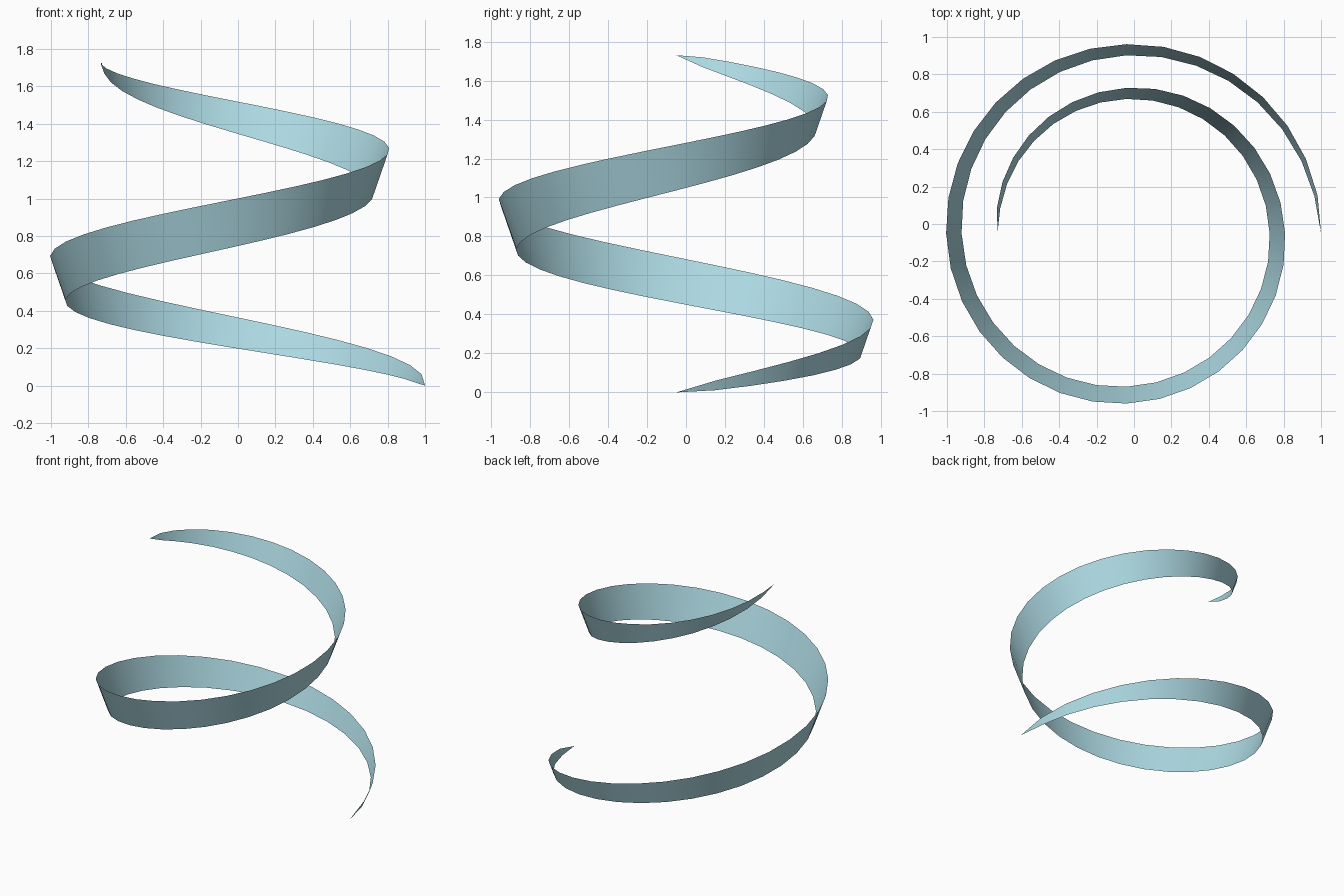
import bpy
import bmesh
import math

if "Cube" in bpy.data.objects:
    bpy.data.objects.remove(bpy.data.objects["Cube"])

STEPS = 48                      # 32 per turn, one and a half turns
TURN = 3 * math.pi
CX, CY = -0.04, -0.05           # helix axis
R0, R1, HEIGHT = 1.04, 0.69, 1.73
LEAN, HALF = 0.045, 0.1275      # outward and upward half width at mid-length


def edge_point(t, side):
    """Point on the upper (+1), lower (-1) edge or middle (0) of the ribbon."""
    w = side * max(0.0, math.sin(math.pi * t)) ** 0.6
    r = R0 + (R1 - R0) * t + LEAN * w
    a = TURN * t
    return (CX + r * math.cos(a), CY + r * math.sin(a), HEIGHT * t + HALF * w)


# Tapered spiral ribbon, pointed at both ends
bm = bmesh.new()
start = bm.verts.new(edge_point(0, 0))
end = bm.verts.new(edge_point(1, 0))
rungs = [(bm.verts.new(edge_point(i / STEPS, -1)),
          bm.verts.new(edge_point(i / STEPS, 1))) for i in range(1, STEPS)]
bm.faces.new((start, rungs[0][0], rungs[0][1]))
for (lo, hi), (lo2, hi2) in zip(rungs, rungs[1:]):
    bm.faces.new((lo, lo2, hi2, hi))
bm.faces.new((rungs[-1][0], end, rungs[-1][1]))
for f in bm.faces:
    f.smooth = True

mesh = bpy.data.meshes.new("spiral_ribbon")
bm.to_mesh(mesh)
bm.free()

# Pale blue colour
mat = bpy.data.materials.new("pale blue")
mat.diffuse_color = (0.42, 0.70, 0.77, 1)
mat.use_nodes = True
mat.node_tree.nodes["Principled BSDF"].inputs["Base Color"].default_value = mat.diffuse_color
mesh.materials.append(mat)

ribbon = bpy.data.objects.new("spiral_ribbon", mesh)
bpy.context.collection.objects.link(ribbon)
